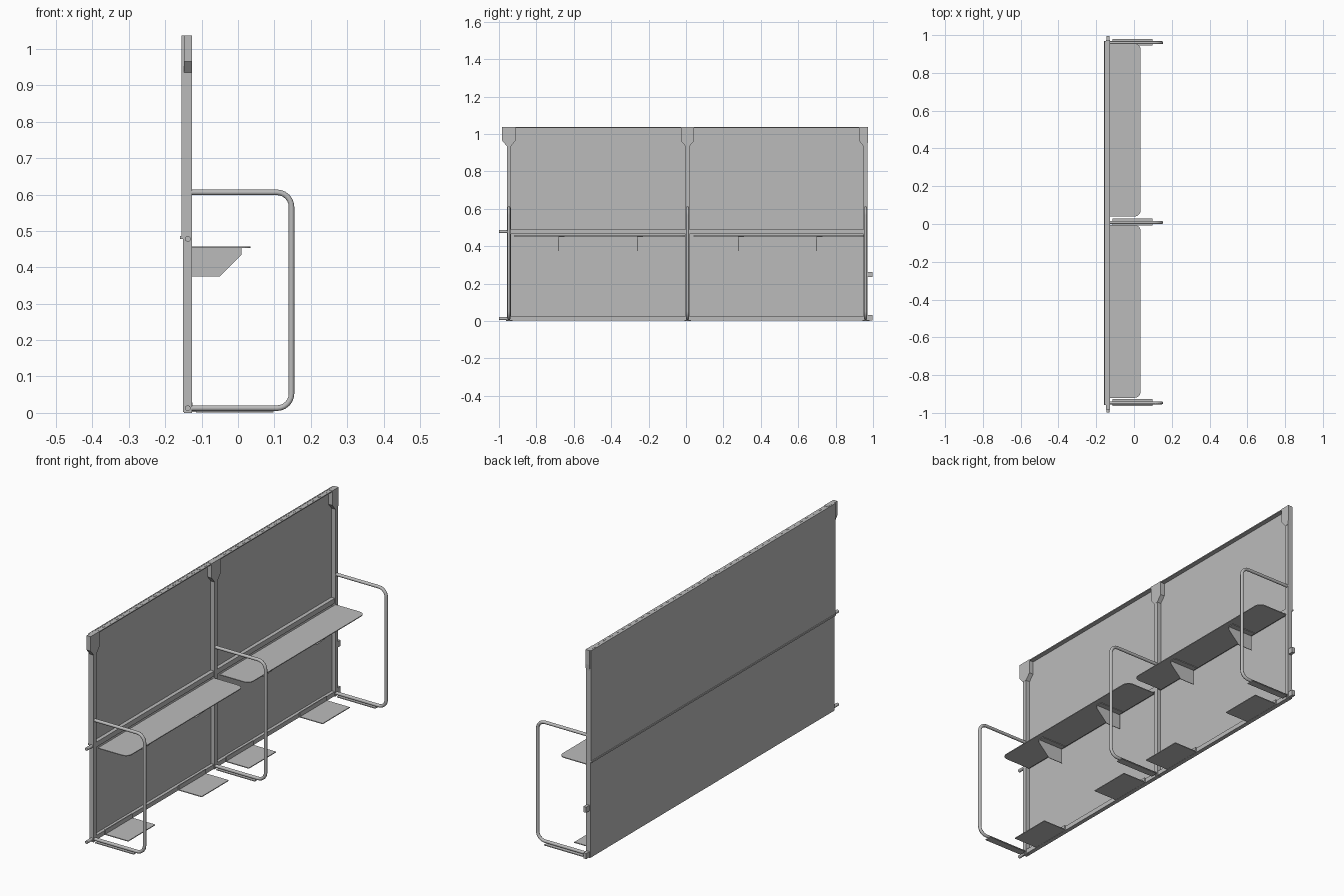
import bpy, math
from mathutils import Vector

cube = bpy.data.objects.get("Cube")
if cube:
    bpy.data.objects.remove(cube)

grey = bpy.data.materials.new("light_grey_metal")
grey.use_nodes = True
COL = (0.5, 0.5, 0.5, 1)
grey.diffuse_color = COL
grey.node_tree.nodes["Principled BSDF"].inputs["Base Color"].default_value = COL


def finish(name, mesh):
    ob = bpy.data.objects.new(name, mesh)
    bpy.context.scene.collection.objects.link(ob)
    mesh.materials.append(grey)
    return ob


def prism(name, pts, axis, lo, hi):
    """Extrude a 2D outline along an axis (0, 1 or 2) between lo and hi."""
    def place(p, d):
        c = list(p)
        c.insert(axis, d)
        return c
    n = len(pts)
    verts = [place(p, lo) for p in pts] + [place(p, hi) for p in pts]
    faces = [list(range(n))[::-1], list(range(n, 2 * n))]
    faces += [[i, (i + 1) % n, n + (i + 1) % n, n + i] for i in range(n)]
    mesh = bpy.data.meshes.new(name)
    mesh.from_pydata(verts, [], faces)
    # Orient normals outward
    import bmesh
    bm = bmesh.new()
    bm.from_mesh(mesh)
    bmesh.ops.recalc_face_normals(bm, faces=bm.faces)
    bm.to_mesh(mesh)
    bm.free()
    return finish(name, mesh)


def box(name, x, y, z):
    return prism(name, [(x[0], y[0]), (x[1], y[0]), (x[1], y[1]), (x[0], y[1])], 2, *z)


def arc(cx, cy, r, a0, a1, steps=6):
    return [(cx + r * math.cos(math.radians(a0 + (a1 - a0) * i / steps)),
             cy + r * math.sin(math.radians(a0 + (a1 - a0) * i / steps)))
            for i in range(steps + 1)]


def tube(name, path, radius):
    curve = bpy.data.curves.new(name, 'CURVE')
    curve.dimensions = '3D'
    curve.bevel_depth = radius
    curve.bevel_resolution = 3
    curve.use_fill_caps = True
    sp = curve.splines.new('POLY')
    sp.points.add(len(path) - 1)
    for p, co in zip(sp.points, path):
        p.co = (*co, 1)
    return finish(name, curve)


BACK, FACE = -0.149, -0.127      # depth range of the frame
START, END = -0.957, 0.97        # wall ends
POSTS = (-0.947, 0.008, 0.96)
TOP = 1.037

# Back sheets: the upper one sits slightly behind the lower one
box("lower_sheet", (-0.151, -0.146), (START, END), (0.002, 0.482))
box("upper_sheet", (-0.155, -0.149), (START, END), (0.482, TOP))
box("sheet_joint_lip", (-0.159, -0.15), (START, END), (0.478, 0.486))

# Horizontal rails
box("middle_rail", (BACK, FACE - 0.003), (START, END), (0.465, 0.49))
box("bottom_rail", (BACK, FACE - 0.003), (START, END), (0.002, 0.024))
box("top_flange", (-0.152, FACE), (START, END), (TOP - 0.006, TOP - 0.001))
for z in (0.013, 0.478):
    tube("rail_spigot", [(-0.138, -0.999, z), (-0.138, START + 0.02, z)], 0.008)
for z in (0.018, 0.249):
    box("end_clip", (-0.146, -0.13), (END - 0.01, 0.996), (z - 0.014, z + 0.014))

# Row of small tabs along the top flange
tab = box("top_tabs", (-0.141, -0.135), (START + 0.04, START + 0.056), (TOP - 0.002, TOP))
arr = tab.modifiers.new("Array", 'ARRAY')
arr.use_relative_offset = False
arr.use_constant_offset = True
arr.constant_offset_displace = (0, 0.05, 0)
arr.count = 37

for y in POSTS:
    # Post with a flared head plate, trimmed at the far wall end
    box("post", (BACK, FACE), (y - 0.011, min(y + 0.011, END)), (0, TOP))
    right = min(y + 0.036, END + 0.003)
    neck = min(y + 0.011, END)
    prism("post_head", [(y - 0.011, 0.935), (neck, 0.935), (right, 0.965),
                        (right, TOP), (y - 0.036, TOP), (y - 0.036, 0.965)],
          0, -0.148, FACE + 0.001)
    # Bent tube guard
    bend = ([(FACE - 0.01, 0.606)] + arc(0.107, 0.566, 0.04, 90, 0)
            + arc(0.107, 0.053, 0.04, 0, -90) + [(FACE - 0.01, 0.013)])
    tube("hoop_guard", [(x, y, z) for x, z in bend], 0.008)
    box("hoop_foot", (-0.115, 0.098), (y - 0.016, y + 0.02), (0.001, 0.005))

# Shelves with rounded front corners and folded brackets
for y0, y1 in ((-0.92, -0.005), (0.04, 0.955)):
    r, front = 0.032, 0.035
    outline = ([(FACE - 0.003, y0)] + arc(front - r, y0 + r, r, -90, 0)
               + arc(front - r, y1 - r, r, 0, 90) + [(FACE - 0.003, y1)])
    prism("shelf", outline, 2, 0.453, 0.457)
    for y in (y0 + 0.24, y1 - 0.255):
        prism("shelf_bracket", [(FACE - 0.003, 0.454), (0.01, 0.454), (0.01, 0.435),
                                (-0.05, 0.375), (FACE - 0.003, 0.375)],
              1, y - 0.0015, y + 0.0015)
        box("bracket_flange", (FACE, 0.01), (y, y + 0.03), (0.45, 0.453))

# Ground plates with a short upright flange
for y in (-0.76, -0.18, 0.193, 0.775):
    box("ground_plate", (FACE - 0.003, 0), (y - 0.107, y + 0.107), (0.003, 0.007))
    box("ground_plate_flange", (FACE - 0.003, FACE + 0.002), (y - 0.107, y + 0.107), (0.003, 0.028))

# Smooth the tubes
for ob in bpy.context.scene.objects:
    if ob.type == 'CURVE':
        for sp in ob.data.splines:
            sp.use_smooth = True
